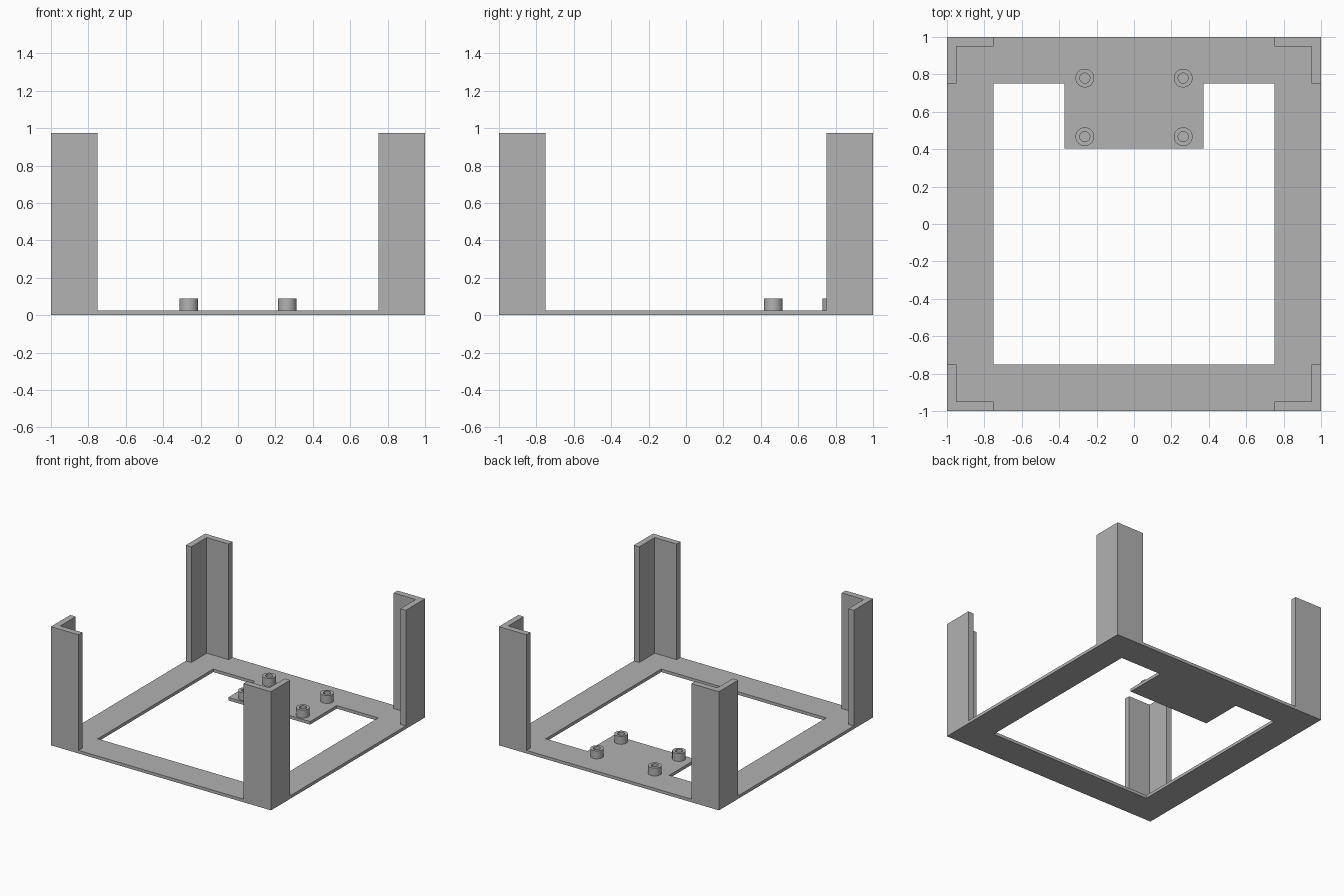
import bpy
import bmesh
import math
from mathutils import Vector

cube = bpy.data.objects.get("Cube")
if cube:
    bpy.data.objects.remove(cube, do_unlink=True)

grey = bpy.data.materials.new("plain grey")
grey.use_nodes = True
grey.diffuse_color = (0.445, 0.445, 0.445, 1)
grey.node_tree.nodes["Principled BSDF"].inputs["Base Color"].default_value = grey.diffuse_color

HALF, INNER = 1.0, 0.75      # outer edge and opening edge of the frame
BASE, TOP = 0.025, 0.975     # base thickness and post top
WALL = 0.05                  # post wall thickness


def prism(name, loops, z0, z1):
    """Extrude a flat outline, with further loops as holes, from z0 to z1."""
    bm = bmesh.new()
    edges = []
    for loop in loops:
        verts = [bm.verts.new((x, y, z0)) for x, y in loop]
        edges += [bm.edges.new((v, verts[i - 1])) for i, v in enumerate(verts)]
    bmesh.ops.triangle_fill(bm, edges=edges, use_beauty=True, normal=Vector((0, 0, 1)))
    bmesh.ops.dissolve_limit(bm, angle_limit=0.01, verts=bm.verts[:], edges=bm.edges[:])
    result = bmesh.ops.extrude_face_region(bm, geom=bm.faces[:], use_keep_orig=True)
    top = [g for g in result["geom"] if isinstance(g, bmesh.types.BMVert)]
    bmesh.ops.translate(bm, verts=top, vec=(0, 0, z1 - z0))
    bmesh.ops.recalc_face_normals(bm, faces=bm.faces[:])
    mesh = bpy.data.meshes.new(name)
    bm.to_mesh(mesh)
    bm.free()
    mesh.materials.append(grey)
    obj = bpy.data.objects.new(name, mesh)
    bpy.context.collection.objects.link(obj)
    return obj


def circle(cx, cy, radius, sides=32):
    angles = [2 * math.pi * i / sides for i in range(sides)]
    return [(cx + radius * math.cos(a), cy + radius * math.sin(a)) for a in angles]


# Base frame, its opening notched by the mounting tab
TAB_X, TAB_Y = 0.372, 0.405
outer = [(-HALF, -HALF), (HALF, -HALF), (HALF, HALF), (-HALF, HALF)]
opening = [(-INNER, -INNER), (INNER, -INNER), (INNER, INNER), (TAB_X, INNER),
           (TAB_X, TAB_Y), (-TAB_X, TAB_Y), (-TAB_X, INNER), (-INNER, INNER)]
prism("base_frame", [outer, opening], 0, BASE)

# L-shaped corner posts
IN = HALF - WALL
angle_profile = [(HALF, HALF), (INNER, HALF), (INNER, IN), (IN, IN), (IN, INNER), (HALF, INNER)]
for sy, end in ((-1, "front"), (1, "back")):
    for sx, side in ((-1, "right"), (1, "left")):
        prism(f"{end}_{side}_post", [[(x * sx, y * sy) for x, y in angle_profile]], BASE, TOP)

# Hollow standoffs on the tab
for y, end in ((0.467, "front"), (0.78, "back")):
    for x, side in ((-0.263, "right"), (0.263, "left")):
        standoff = prism(f"{end}_{side}_standoff",
                         [circle(x, y, 0.05), circle(x, y, 0.027)], BASE, 0.09)
        bpy.ops.object.select_all(action="DESELECT")
        standoff.select_set(True)
        bpy.context.view_layer.objects.active = standoff
        bpy.ops.object.shade_smooth_by_angle(angle=math.radians(30))
